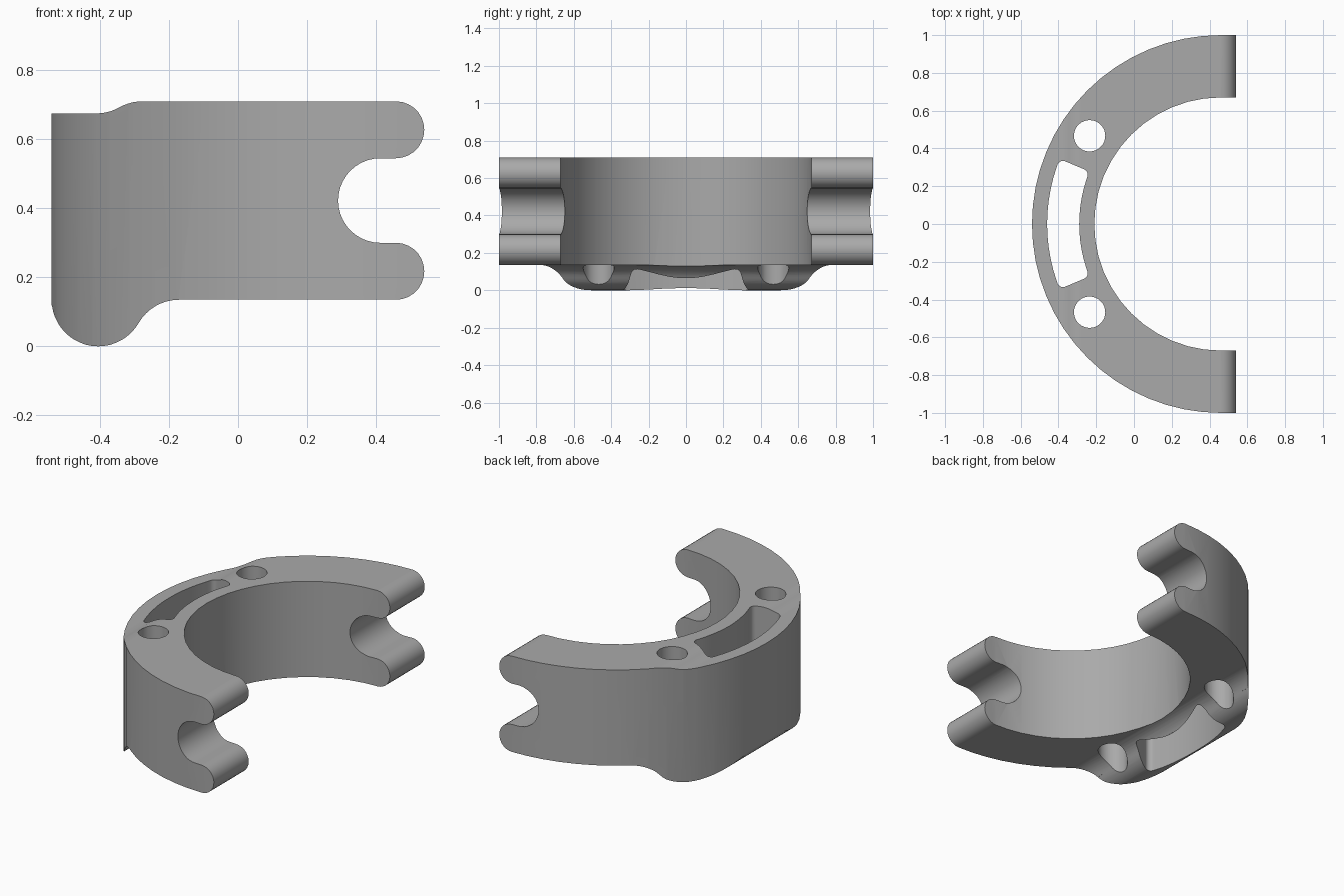
import bpy
import bmesh
from math import sin, cos, radians
from mathutils import Matrix

default = bpy.data.objects.get("Cube")
if default:
    bpy.data.objects.remove(default, do_unlink=True)

grey = bpy.data.materials.new("plain grey")
grey.use_nodes = True
colour = (0.4, 0.4, 0.4, 1)
grey.diffuse_color = colour
grey.node_tree.nodes["Principled BSDF"].inputs["Base Color"].default_value = colour

CX = 0.46          # ring axis
OUTER, BORE = 1.0, 0.67
ROUND = 0.135      # radius of the bottom lobe and its fillets
TOP, LEDGE = 0.71, 0.675


def arc(cx, cy, r, start, end, steps):
    """Points along an arc, angles in degrees."""
    angles = [radians(start + (end - start) * i / steps) for i in range(steps + 1)]
    return [(cx + r * cos(a), cy + r * sin(a)) for a in angles]


def prism(name, points, low, high, along_y=False):
    """Extrude a closed outline along z, or along y for side profiles."""
    bm = bmesh.new()
    face = bm.faces.new([bm.verts.new((x, y, low)) for x, y in points])
    made = bmesh.ops.extrude_face_region(bm, geom=[face])["geom"]
    verts = [v for v in made if isinstance(v, bmesh.types.BMVert)]
    bmesh.ops.translate(bm, verts=verts, vec=(0, 0, high - low))
    if along_y:
        bm.transform(Matrix.Rotation(radians(90), 4, "X"))
    bmesh.ops.remove_doubles(bm, verts=bm.verts, dist=1e-5)
    bmesh.ops.recalc_face_normals(bm, faces=bm.faces)
    mesh = bpy.data.meshes.new(name)
    bm.to_mesh(mesh)
    bm.free()
    mesh.materials.append(grey)
    obj = bpy.data.objects.new(name, mesh)
    bpy.context.collection.objects.link(obj)
    return obj


def combine(target, tool, operation):
    mod = target.modifiers.new(operation.title(), "BOOLEAN")
    mod.operation, mod.solver, mod.object = operation, "EXACT", tool
    bpy.context.view_layer.objects.active = target
    bpy.ops.object.modifier_apply(modifier=mod.name)
    bpy.data.objects.remove(tool, do_unlink=True)


# Side profile: bottom lobe, fillet, two rounded lugs around a notch, top step
side = (
    arc(-0.405, ROUND, ROUND, 180, 330, 20)
    + arc(-0.171, 0, ROUND, 150, 90, 8)
    + arc(0.4575, 0.2175, 0.0825, -90, 90, 14)
    + arc(0.4125, 0.4225, 0.1225, 270, 90, 20)
    + arc(0.4575, 0.6275, 0.0825, -90, 90, 14)
    + arc(-0.277, TOP - ROUND, ROUND, 90, 119.5, 5)
    + arc(-0.41, LEDGE + ROUND, ROUND, 299.5, 270, 5)
    + [(-0.6, LEDGE), (-0.6, ROUND)]
)
# Keep the lobe flush with the outer wall
side = side[1:]
profile = prism("side_profile", side, -1.2, 1.2, along_y=True)

# Half ring with short straight ends
half_ring = ([(0.7, OUTER)] + arc(CX, 0, OUTER, 90, 270, 32) + [(0.7, -OUTER), (0.7, -BORE)]
             + arc(CX, 0, BORE, 270, 90, 24) + [(0.7, BORE)])
clamp = prism("half_ring_clamp", half_ring, -0.2, 0.9)
combine(clamp, profile, "INTERSECT")

# Two round bolt holes
for y in (-0.467, 0.467):
    hole = prism("bolt_hole", arc(-0.235, y, 0.083, 0, 350, 35), -0.3, 1)
    combine(clamp, hole, "DIFFERENCE")

# Curved slot with rounded corners
corner, half_angle = 0.03, 22


def slot_corner(r, sign, start):
    inset = 2 if r > 0.8 else 2.4
    a = radians(180 - sign * (half_angle - inset))
    return arc(CX + r * cos(a), r * sin(a), corner, start, start + 90, 5)


slot = (
    slot_corner(0.92 - corner, 1, 68)
    + arc(CX, 0, 0.92, 180 - 19, 180 + 19, 10)
    + slot_corner(0.92 - corner, -1, 202)
    + slot_corner(0.75 + corner, -1, 292)
    + arc(CX, 0, 0.75, 180 + 18, 180 - 18, 10)
    + slot_corner(0.75 + corner, 1, -22)
)
combine(clamp, prism("slot", slot, -0.3, 1), "DIFFERENCE")

# Smooth curved walls, crisp edges
bpy.ops.object.select_all(action="DESELECT")
clamp.select_set(True)
bpy.context.view_layer.objects.active = clamp
bpy.ops.object.shade_smooth_by_angle(angle=radians(25))
normals = clamp.modifiers.new("Weighted normals", "WEIGHTED_NORMAL")
normals.keep_sharp = True
